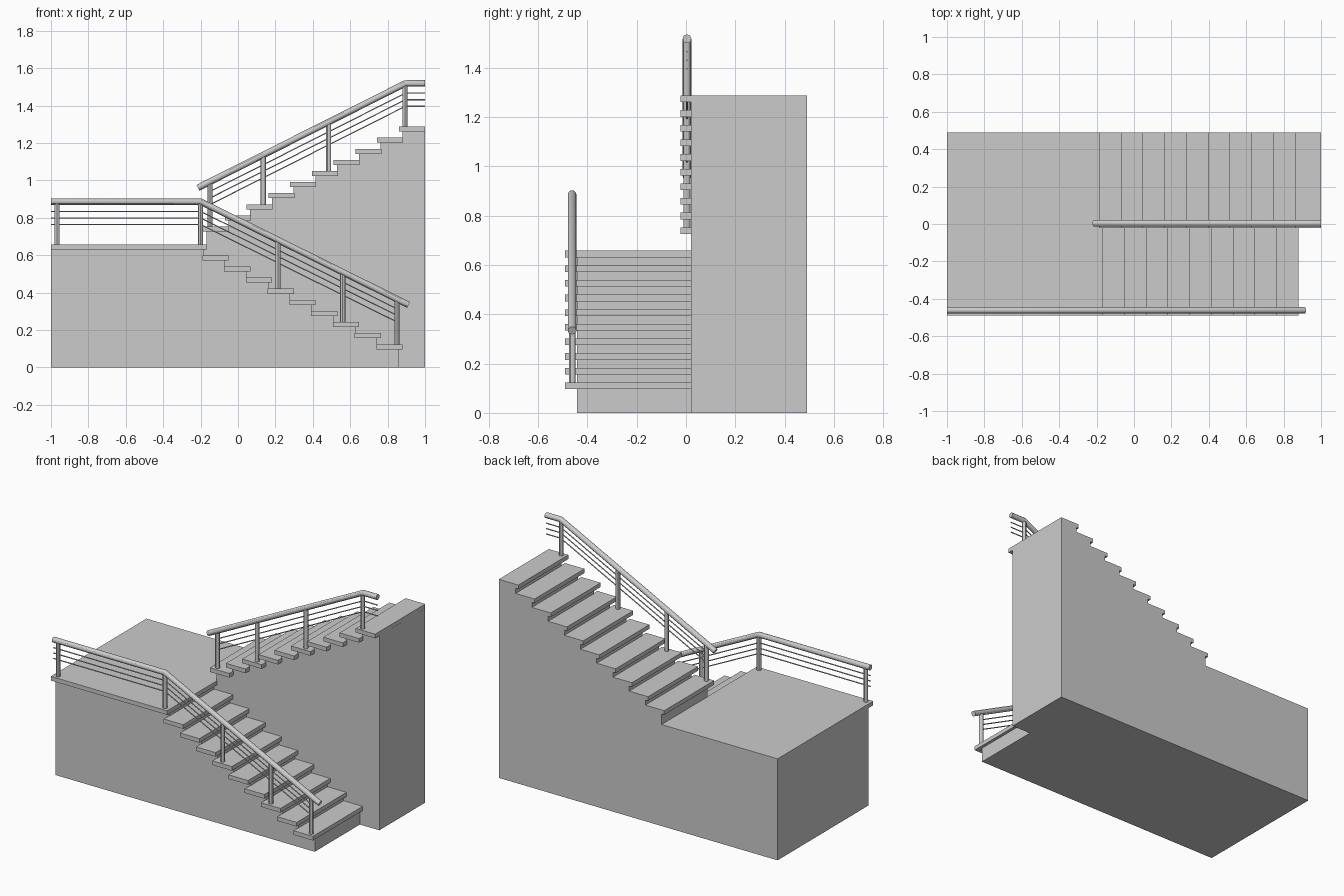
import bpy, bmesh
from mathutils import Vector

if "Cube" in bpy.data.objects:
    bpy.data.objects.remove(bpy.data.objects["Cube"])

RUN, RISE = 0.1163, 0.0594      # step pitch
DEPTH, THICK = 0.14, 0.027      # tread size
LAND = 0.658                    # landing height
LOW_Y, UP_Y = -0.462, 0.004     # railing planes


def mesh_object(name, bm):
    bmesh.ops.recalc_face_normals(bm, faces=bm.faces)
    me = bpy.data.meshes.new(name)
    bm.to_mesh(me)
    bm.free()
    ob = bpy.data.objects.new(name, me)
    bpy.context.collection.objects.link(ob)
    return ob


def extrude_profile(name, points, y0, y1):
    """Extrude an x-z outline from y0 to y1."""
    bm = bmesh.new()
    face = bm.faces.new([bm.verts.new((x, y0, z)) for x, z in points])
    new = bmesh.ops.extrude_face_region(bm, geom=[face])["geom"]
    verts = [v for v in new if isinstance(v, bmesh.types.BMVert)]
    bmesh.ops.translate(bm, verts=verts, vec=(0, y1 - y0, 0))
    return mesh_object(name, bm)


def slab(name, x0, x1, y0, y1, top):
    return extrude_profile(name, [(x0, top - THICK), (x1, top - THICK), (x1, top), (x0, top)], y0, y1)


def tube(name, points, radius, res=4):
    cu = bpy.data.curves.new(name, 'CURVE')
    cu.dimensions = '3D'
    cu.bevel_depth, cu.bevel_resolution = radius, res
    cu.use_fill_caps = True
    sp = cu.splines.new('POLY')
    sp.points.add(len(points) - 1)
    for p, co in zip(sp.points, points):
        p.co = (*co, 1)
    ob = bpy.data.objects.new(name, cu)
    bpy.context.collection.objects.link(ob)
    bpy.ops.object.select_all(action='DESELECT')
    ob.select_set(True)
    bpy.context.view_layer.objects.active = ob
    bpy.ops.object.convert(target='MESH')
    bpy.ops.object.shade_smooth_by_angle()


def height(path, x):
    """Rail centre height at x."""
    for (xa, za), (xb, zb) in zip(path, path[1:]):
        if x <= xb:
            return za + (zb - za) * (x - xa) / (xb - xa)
    return path[-1][1]


def railing(name, y, path, posts, wire_x):
    tube(name + "_handrail", [(x, y, z) for x, z in path], 0.0175)
    for i, (x, base) in enumerate(posts):
        tube(f"{name}_post_{i}", [(x, y, base - 0.005), (x, y, height(path, x))], 0.0135)
    for i, drop in enumerate((0.052, 0.087, 0.122)):
        tube(f"{name}_wire_{i}", [(x, y, height(path, x) - drop) for x in wire_x], 0.0035, 1)


# lower flight: landing block with steps descending to the right
low_tops = [LAND - RISE * (i + 1) for i in range(9)]
outline = [(-1, 0), (-1, LAND - THICK), (-0.185, LAND - THICK)]
for i, top in enumerate(low_tops):
    x = -0.19 + RUN * i
    slab(f"lower_tread_{i}", x, x + DEPTH, -0.49, 0.02, top)
    outline += [(outline[-1][0], top - THICK), (x + DEPTH - 0.02, top - THICK)]
outline.append((outline[-1][0], 0))
extrude_profile("lower_body", outline, -0.442, 0.02)

# landing slab
slab("landing", -1, -0.165, -0.49, 0.49, LAND)

# upper flight: steps rising to the right
up_tops = [0.753 + RISE * i for i in range(10)]
outline = [(1, 0), (-1, 0), (-1, LAND - THICK), (-0.168, LAND - THICK)]
for i, top in enumerate(up_tops):
    x = -0.187 + RUN * i
    slab(f"upper_tread_{i}", x, x + DEPTH, -0.022, 0.49, top)
    nxt = x + RUN + 0.019 if i < 9 else 1
    outline += [(x + 0.019, top - THICK), (nxt, top - THICK)]
extrude_profile("upper_body", outline, 0.02, 0.49)

# railings
railing("lower", LOW_Y, [(-1, 0.886), (-0.2, 0.886), (0.912, 0.334)],
        [(-0.967, LAND), (-0.2, LAND), (0.213, low_tops[3]), (0.56, low_tops[6]), (0.85, low_tops[8])],
        (-1, -0.2, 0.85))
railing("upper", UP_Y, [(-0.214, 0.96), (0.895, 1.518), (1, 1.518)],
        [(-0.15, up_tops[0]), (0.135, up_tops[2]), (0.485, up_tops[5]), (0.892, up_tops[9])],
        (-0.15, 0.895, 1))
